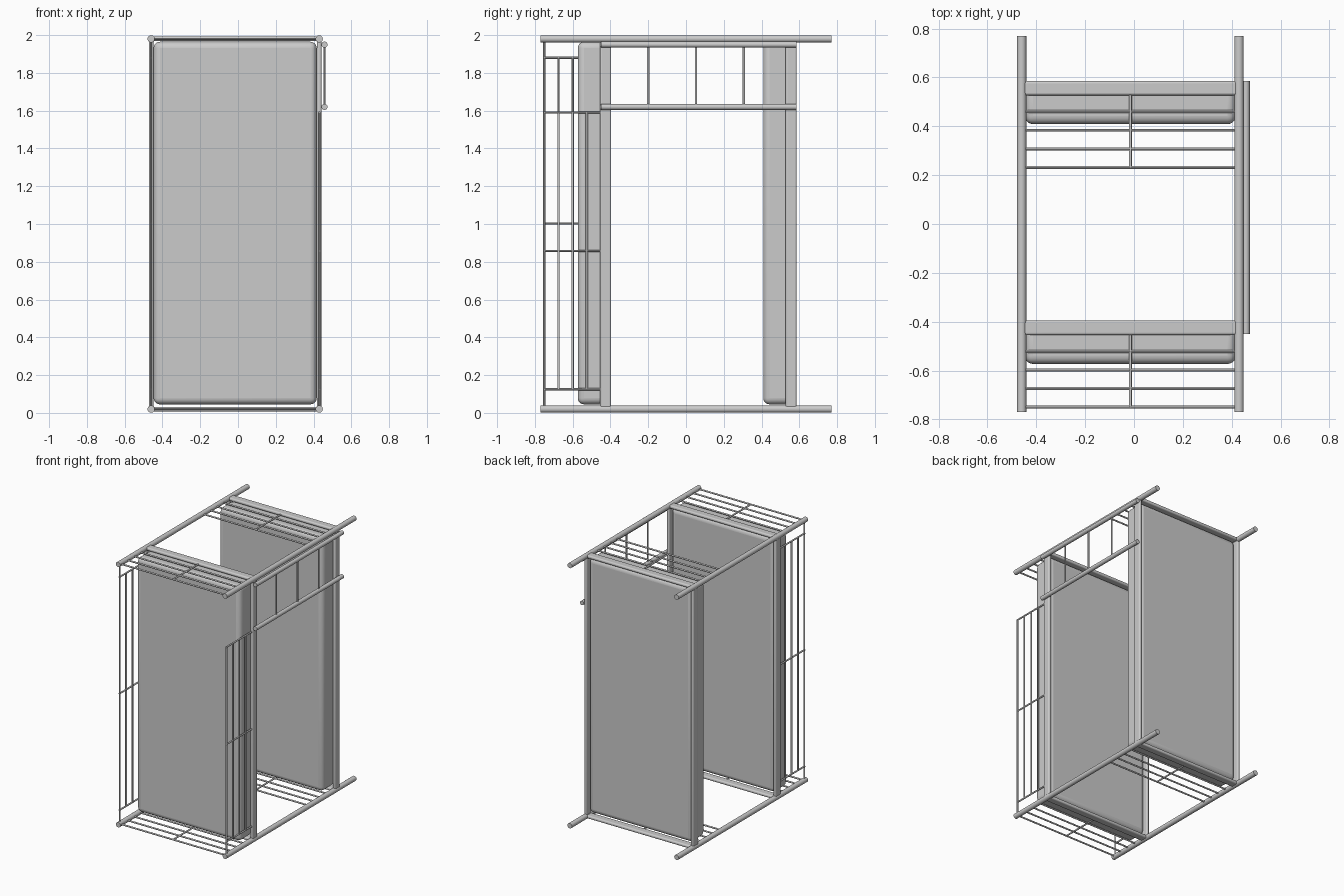
import bpy
from mathutils import Vector

if "Cube" in bpy.data.objects:
    bpy.data.objects.remove(bpy.data.objects["Cube"])

XL, XR, XC = -0.46, 0.43, -0.015      # left, right and middle of the frame
ZB, ZT = 0.02, 1.98                   # the two ends of the bed


def smooth(ob):
    bpy.ops.object.select_all(action='DESELECT')
    ob.select_set(True)
    bpy.context.view_layer.objects.active = ob
    bpy.ops.object.shade_smooth_by_angle()


def tube(name, a, b, r, sides=12):
    a, b = Vector(a), Vector(b)
    d = b - a
    bpy.ops.mesh.primitive_cylinder_add(
        vertices=sides, radius=r, depth=d.length, location=(a + b) / 2,
        rotation=d.to_track_quat('Z', 'Y').to_euler())
    ob = bpy.context.object
    ob.name = name
    smooth(ob)


def box(name, lo, hi, bevel, segments=4):
    lo, hi = Vector(lo), Vector(hi)
    bpy.ops.mesh.primitive_cube_add(size=1, location=(lo + hi) / 2)
    ob = bpy.context.object
    ob.name = name
    ob.scale = hi - lo
    bpy.ops.object.transform_apply(location=False, rotation=False, scale=True)
    m = ob.modifiers.new("rounding", 'BEVEL')
    m.width, m.segments = bevel, segments
    smooth(ob)


# corner posts
for x in (XL, XR):
    for z in (ZB, ZT):
        tube("corner_post", (x, -0.77, z), (x, 0.77, z), 0.019, 24)

# two bunks: rails, mattress and end grilles
for bunk, y in (("upper", -0.455), ("lower", 0.527)):
    y2 = y + 0.059
    for x in (XL, XR):
        box(bunk + "_side_rail", (x - 0.012, y, ZB), (x + 0.012, y2, ZT), 0.01)
    for z in (ZB, ZT):
        box(bunk + "_end_rail", (XL, y, z - 0.012), (XR, y2, z + 0.012), 0.01)
    box(bunk + "_mattress", (XL + 0.013, y - 0.118, 0.045),
        (XR - 0.013, y + 0.04, 1.965), 0.034, 5)
    for z in (ZB, ZT):
        for i in range(4):
            by = y - 0.295 + i * 0.076
            tube(bunk + "_end_bar", (XL, by, z), (XR, by, z), 0.006)
        tube(bunk + "_end_upright", (XC, y - 0.295, z), (XC, y + 0.01, z), 0.006)

# guard rails of the upper bunk: full length left, shorter right
for side, x, top, top_cross in (("left", XL, ZT, 1.88), ("right", XR, 1.59, 1.59)):
    tube(side + "_guard_top_bar", (x, -0.75, ZB), (x, -0.75, top), 0.006)
    for i in range(1, 4):
        by = -0.75 + i * 0.075
        tube(side + "_guard_bar", (x, by, 0.125), (x, by, top_cross), 0.006)
    for z in (0.125, (0.125 + top_cross) / 2, top_cross):
        tube(side + "_guard_upright", (x, -0.755, z), (x, -0.445, z), 0.006)

# ladder
for z in (1.95, 1.62):
    tube("ladder_rail", (0.458, -0.45, z), (0.458, 0.585, z), 0.016, 16)
for y in (-0.2, 0.053, 0.306):
    tube("ladder_rung", (0.458, y, 1.62), (0.458, y, 1.95), 0.006)
